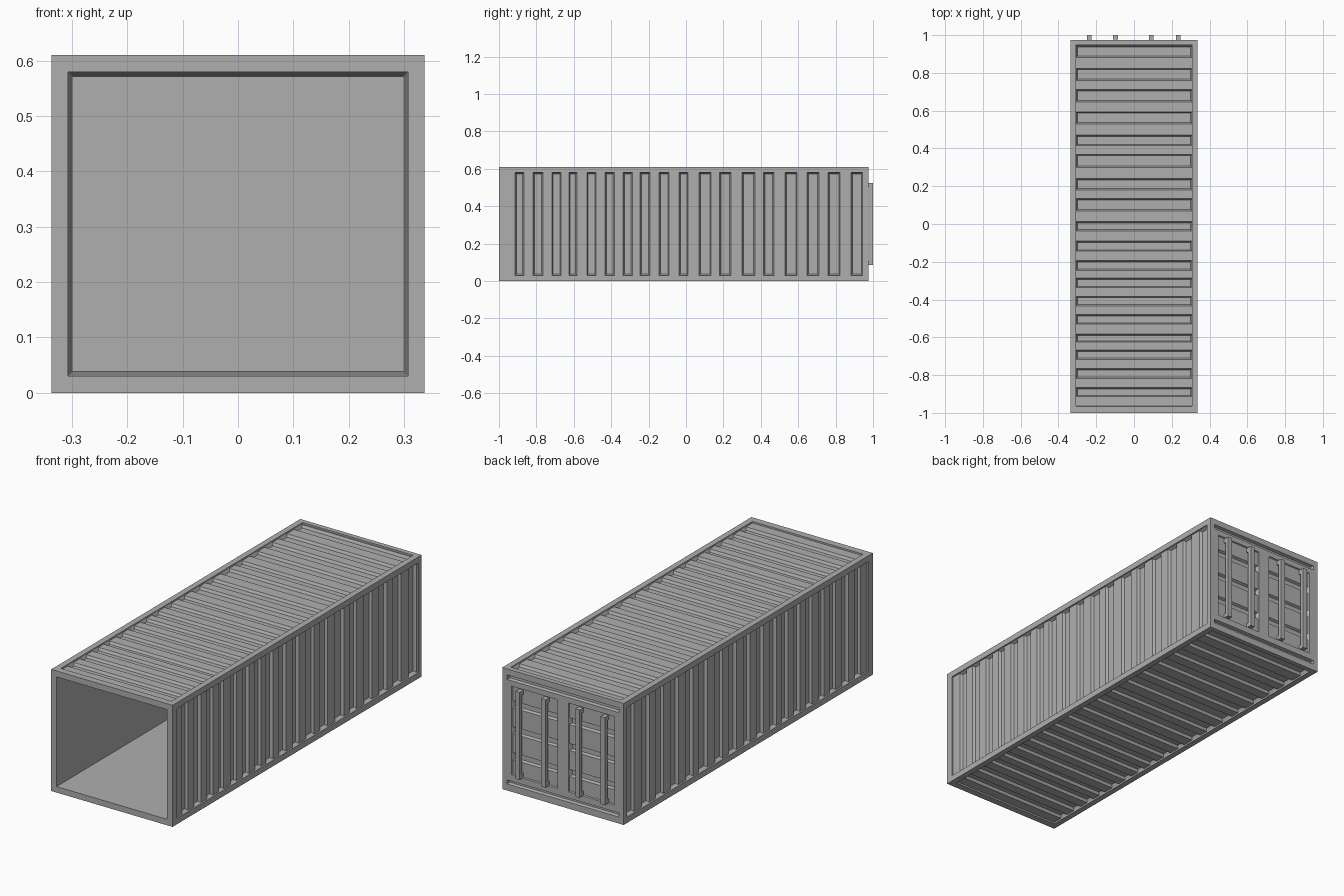
import bpy
import bmesh
from mathutils import Vector

if "Cube" in bpy.data.objects:
    bpy.data.objects.remove(bpy.data.objects["Cube"])

HW, H, Y0, Y1 = 0.337, 0.61, -1.0, 0.975   # half width, height, body ends
T = 0.03                                  # frame width

# Corrugation grooves along the length (start, end)
GROOVES = [(-.914, -.866), (-.818, -.765), (-.717, -.668), (-.626, -.583),
           (-.53, -.48), (-.433, -.383), (-.337, -.287), (-.246, -.193),
           (-.144, -.09), (-.037, .012), (.07, .134), (.18, .24),
           (.3, .369), (.415, .47), (.53, .594), (.647, .711),
           (.76, .824), (.882, .944)]

grey = bpy.data.materials.new("dark_grey")
grey.diffuse_color = (.43, .43, .43, 1)
grey.use_nodes = True
grey.node_tree.nodes["Principled BSDF"].inputs["Base Color"].default_value = grey.diffuse_color
bm = bmesh.new()


def panel(us, vs, place, flip=False):
    """Flat grid cut at us and vs; returns a list of (face, u, v)."""
    grid = [[bm.verts.new(place(u, v)) for v in vs] for u in us]
    out = []
    for i in range(len(us) - 1):
        for j in range(len(vs) - 1):
            q = [grid[i][j], grid[i + 1][j], grid[i + 1][j + 1], grid[i][j + 1]]
            f = bm.faces.new(q[::-1] if flip else q)
            f.normal_update()
            out.append((f, (us[i] + us[i + 1]) / 2, (vs[j] + vs[j + 1]) / 2))
    return out


def dent(cells, test, thickness, depth):
    faces = [f for f, u, v in cells if test(u, v)]
    bmesh.ops.inset_region(bm, faces=faces, thickness=thickness, depth=-depth,
                           use_even_offset=True, use_boundary=True)


def in_groove(u, v):
    return any(a < v < b for a, b in GROOVES)


# Corrugated sides, roof and floor: recessed panel, then tapered grooves
ys = [Y0, -.965] + [y for g in GROOVES for y in g] + [.95, Y1]
zs = [0, T, H - T, H]
xs = [-HW, -HW + T, HW - T, HW]
for us, place, flip in (
        (zs, lambda u, v: (HW, v, u), True),
        (zs, lambda u, v: (-HW, v, u), False),
        (xs, lambda u, v: (u, v, H), False),
        (xs, lambda u, v: (u, v, 0), True)):
    cells = panel(us, ys, place, flip)
    lo, hi = us[1], us[2]
    dent(cells, lambda u, v: lo < u < hi and -.965 < v < .95, .0003, .008)
    dent(cells, lambda u, v: lo < u < hi and in_groove(u, v), .007, .013)

# Open front with slightly tapered interior
cells = panel(xs, zs, lambda u, v: (u, Y0, v))
dent(cells, lambda u, v: abs(u) < .3 and .03 < v < .58, .008, 1.945)

# Door end: slots in the top and bottom rails, two ribbed door panels
dx = [-HW, -.31, -.285, -.03, .03, .285, .31, HW]
dz = [0, .033, .053, .085, .16, .195, .29, .325, .42, .455, .53, .557, .58, H]
cells = panel(dx, dz, lambda u, v: (u, Y1, v), True)
dent(cells, lambda u, v: abs(u) < .31 and (.033 < v < .053 or .557 < v < .58),
     .004, .015)


def in_door(u, v):
    return .03 < abs(u) < .285 and .085 < v < .53


dent(cells, in_door, .003, .006)
dent(cells, lambda u, v: in_door(u, v) and any(
    a < v < a + .035 for a in (.16, .29, .42)), .006, .012)

bmesh.ops.remove_doubles(bm, verts=bm.verts[:], dist=1e-5)
mesh = bpy.data.meshes.new("container_body")
bm.to_mesh(mesh)
bm.free()
mesh.materials.append(grey)
bpy.context.collection.objects.link(bpy.data.objects.new("container_body", mesh))


def box(name, lo, hi):
    lo, hi = Vector(lo), Vector(hi)
    bpy.ops.mesh.primitive_cube_add(size=1, location=(lo + hi) / 2)
    ob = bpy.context.object
    ob.name = name
    ob.scale = hi - lo
    ob.data.materials.append(grey)


# Lock rods standing off the doors, with brackets behind both ends
for x in (-.238, -.098, .092, .235):
    box("lock_rod", (x - .012, .98, .085), (x + .012, 1.0, .525))
    for z in (.0852, .5028):
        box("rod_bracket", (x - .0118, .965, z), (x + .0118, .985, z + .022))
